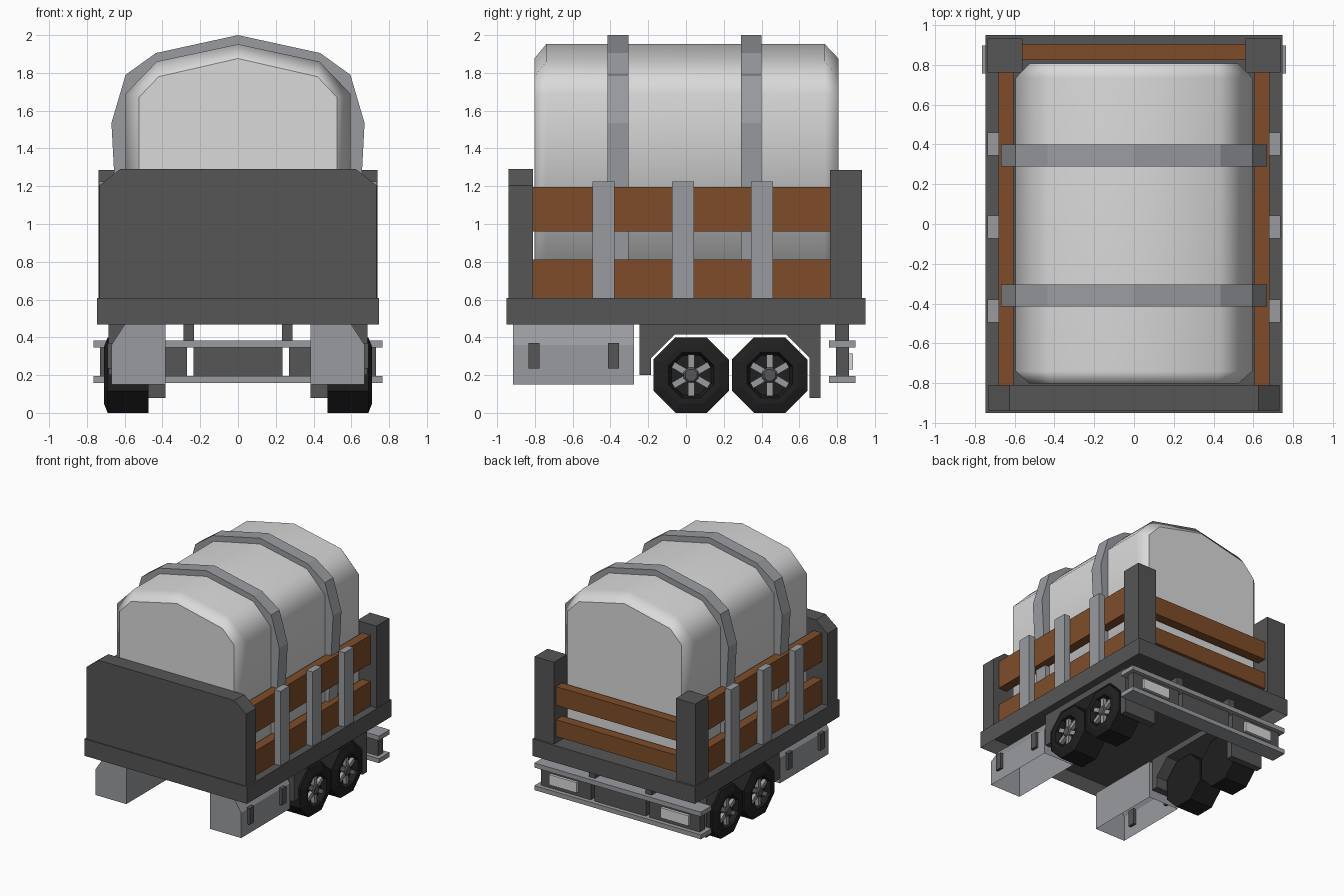
import bpy, bmesh, math
from mathutils import Matrix

if "Cube" in bpy.data.objects:
    bpy.data.objects.remove(bpy.data.objects["Cube"])


def material(name, rgb):
    m = bpy.data.materials.new(name)
    m.diffuse_color = (*rgb, 1)
    m.use_nodes = True
    m.node_tree.nodes["Principled BSDF"].inputs["Base Color"].default_value = m.diffuse_color
    return m


DARK = material("dark grey paint", (0.092, 0.092, 0.092))
WOOD = material("brown wood", (0.21, 0.073, 0.022))
STEEL = material("steel grey", (0.32, 0.33, 0.35))
TANK = material("pale grey", (0.7, 0.7, 0.7))
RUBBER = material("black rubber", (0.014, 0.014, 0.014))


def finish(name, bm, mat):
    bmesh.ops.recalc_face_normals(bm, faces=bm.faces)
    me = bpy.data.meshes.new(name)
    bm.to_mesh(me)
    bm.free()
    me.materials.append(mat)
    ob = bpy.data.objects.new(name, me)
    bpy.context.collection.objects.link(ob)
    return ob


def loft(name, rings, mat, sharp_ends=False, open_side=None):
    """Skin a list of equal-length point rings and cap both ends."""
    bm = bmesh.new()
    vs = [[bm.verts.new(p) for p in r] for r in rings]
    n = len(rings[0])
    for a, b in zip(vs, vs[1:]):
        for i in range(n):
            if i != open_side:
                f = bm.faces.new((a[i], a[(i + 1) % n], b[(i + 1) % n], b[i]))
                f.smooth = sharp_ends
    for cap in (bm.faces.new(vs[0]), bm.faces.new(vs[-1])):
        if sharp_ends:
            for e in cap.edges:
                e.smooth = False
    return finish(name, bm, mat)


def prism_y(name, prof, y0, y1, mat, open_side=None):
    return loft(name, [[(x, y, z) for x, z in prof] for y in (y0, y1)], mat,
                open_side=open_side)


def prism_x(name, prof, x0, x1, mat):
    return loft(name, [[(x, y, z) for y, z in prof] for x in (x0, x1)], mat)


def box(name, x, y, z, mat):
    return prism_y(name, [(x[0], z[0]), (x[1], z[0]), (x[1], z[1]), (x[0], z[1])], *y, mat)


def pair(name, x, y, z, mat):
    """Box on the right side and its mirror on the left."""
    for s, side in ((1, "right"), (-1, "left")):
        box(f"{name}_{side}", (s * x[0], s * x[1]), y, z, mat)


def symmetric(half):
    """Complete a right half profile, given bottom to top centre."""
    return half + [(-x, z) for x, z in reversed(half) if x > 0]


# Load bed, hollow underneath
bed = box("load_bed", (-0.747, 0.747), (-0.95, 0.95), (0.468, 0.608), DARK)
bm = bmesh.new()
bm.from_mesh(bed.data)
under = [f for f in bm.faces if f.normal.z < -0.9]
bmesh.ops.inset_region(bm, faces=under, thickness=0.03, depth=0)
bmesh.ops.translate(bm, verts=under[0].verts, vec=(0, 0, 0.11))
bm.to_mesh(bed.data)
bm.free()

# Headboard and rear corner posts
prism_y("headboard", symmetric([(0.733, 0.608), (0.733, 1.205), (0.625, 1.29)]),
        -0.94, -0.81, DARK)
pair("rear_post", (0.56, 0.738), (0.762, 0.932), (0.608, 1.287), DARK)

# Wooden slats
for i, z in enumerate(((0.608, 0.812), (0.96, 1.197))):
    pair(f"side_slat_{i}", (0.605, 0.682), (-0.81, 0.77), z, WOOD)
for i, z in enumerate(((0.66, 0.80), (0.92, 1.075))):
    box(f"rear_slat_{i}", (-0.56, 0.56), (0.825, 0.905), z, WOOD)

# Steel side stakes
for i, y in enumerate((-0.437, -0.015, 0.403)):
    pair(f"side_stake_{i}", (0.68, 0.737), (y - 0.058, y + 0.058), (0.608, 1.225), STEEL)

# Covered load with chamfered ends
outer = symmetric([(0.595, 0.608), (0.595, 1.69), (0.43, 1.86), (0, 1.952)])
inner = symmetric([(0.525, 0.608), (0.525, 1.67), (0.42, 1.78), (0, 1.876)])
load = loft("covered_load", [[(x, y, z) for x, z in p] for p, y in
            ((inner, -0.803), (outer, -0.74), (outer, 0.735), (inner, 0.807))], TANK, True)
load.modifiers.new("even shading", 'WEIGHTED_NORMAL').keep_sharp = True

# Straps over the load
strap = symmetric([(0.62, 0.608), (0.655, 1.25), (0.67, 1.535), (0.595, 1.79),
                   (0.435, 1.905), (0, 2.0)])
for i, y in enumerate((-0.36, 0.345)):
    prism_y(f"strap_{i}", strap, y - 0.055, y + 0.055, STEEL)

# Side lockers (open below) with handles, wheel housings
for s, side in ((1, "right"), (-1, "left")):
    prism_y(f"locker_{side}", [(s * x, z) for x, z in (
        (0.385, 0.15), (0.67, 0.15), (0.67, 0.36), (0.6, 0.468), (0.385, 0.468))],
        -0.915, -0.275, STEEL, open_side=0)
    prism_x(f"wheel_housing_{side}", [
        (-0.245, 0.468), (-0.245, 0.2), (-0.185, 0.2), (-0.185, 0.29), (-0.06, 0.415),
        (0.53, 0.415), (0.655, 0.29), (0.655, 0.08), (0.712, 0.08), (0.712, 0.468)],
        s * 0.385, s * 0.685, DARK)
for i, y in enumerate((-0.805, -0.383)):
    pair(f"locker_handle_{i}", (0.645, 0.692), (y - 0.029, y + 0.029), (0.235, 0.37), DARK)


# Octagonal wheels with recessed six-spoke hubs
def octagon(x, apothem, y):
    r = apothem / math.cos(math.pi / 8)
    return [(x, y + r * math.cos(math.pi / 8 + k * math.pi / 4),
             0.2 + r * math.sin(math.pi / 8 + k * math.pi / 4)) for k in range(8)]


for s, side in ((1, "right"), (-1, "left")):
    for i, y in enumerate((0.027, 0.443)):
        tag = f"{side}_{i}"
        loft(f"tyre_{tag}", [octagon(s * x, a, y) for x, a in (
            (0.475, 0.2), (0.69, 0.2), (0.71, 0.15), (0.71, 0.12), (0.665, 0.105))],
            RUBBER)
        loft(f"hub_{tag}", [octagon(s * x, a, y) for x, a in (
            (0.66, 0.04), (0.695, 0.04), (0.705, 0.03))], DARK)
        bm = bmesh.new()
        for k in range(6):
            m = (Matrix.Translation((s * 0.68, y, 0.2))
                 @ Matrix.Rotation(k * math.pi / 3, 4, 'X')
                 @ Matrix.Translation((0, 0, 0.072))
                 @ Matrix.Diagonal((0.03, 0.034, 0.076, 1)))
            bmesh.ops.create_cube(bm, size=1, matrix=m)
        finish(f"spokes_{tag}", bm, STEEL)

# Rear bumper: two rails, lamp blocks, centre panel, brackets and lamps
for name, z in (("upper", (0.345, 0.383)), ("lower", (0.158, 0.195))):
    box(f"bumper_rail_{name}", (-0.765, 0.765), (0.757, 0.897), z, STEEL)
box("bumper_centre_panel", (-0.235, 0.235), (0.795, 0.862), (0.195, 0.345), DARK)
pair("lamp_block", (0.27, 0.73), (0.795, 0.862), (0.195, 0.345), DARK)
pair("bumper_bracket", (0.232, 0.288), (0.79, 0.862), (0.38, 0.47), DARK)
pair("rear_lamp", (0.385, 0.64), (0.86, 0.884), (0.23, 0.315), TANK)
